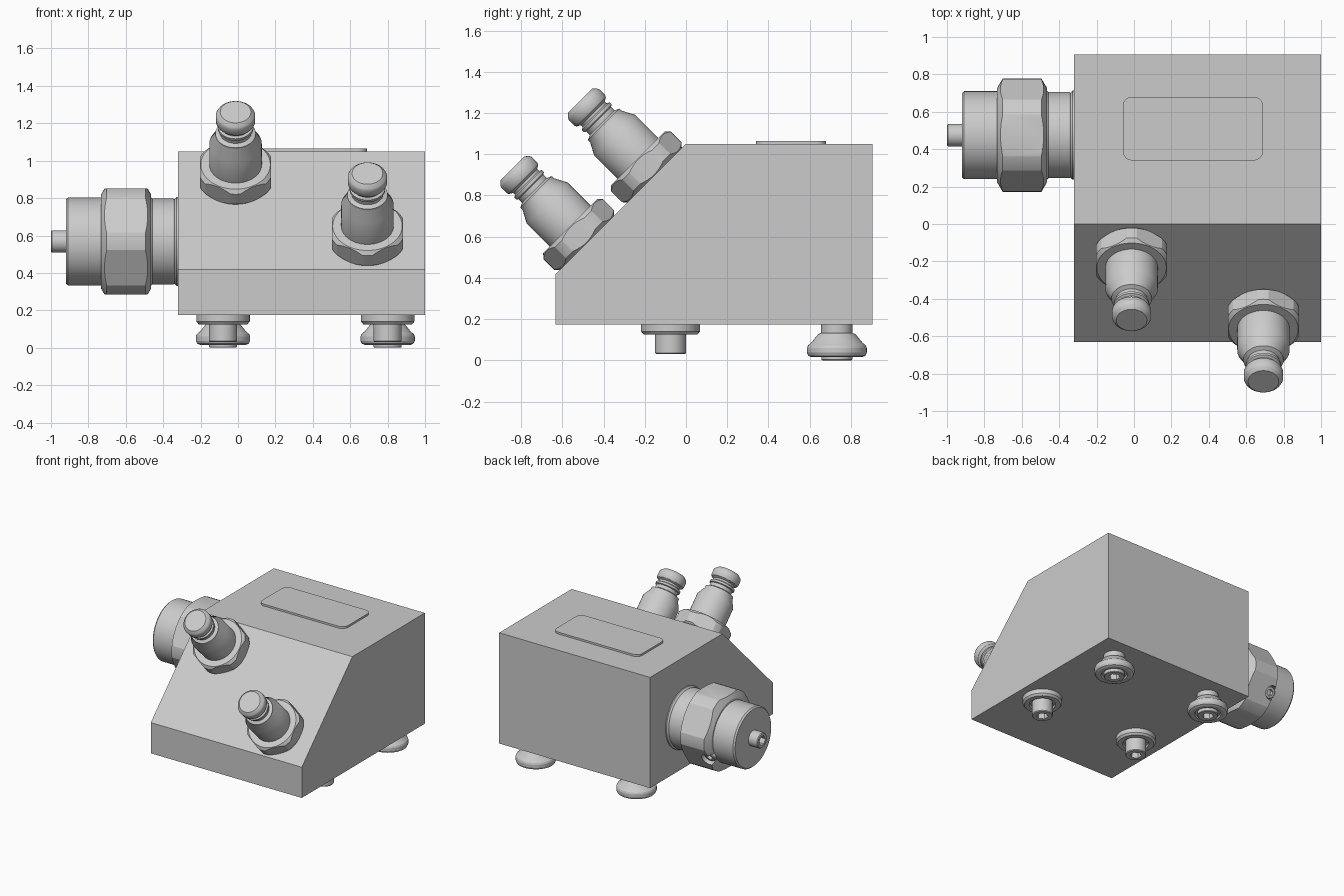
import bpy, bmesh
from math import sin, cos, pi, radians
from mathutils import Matrix

if "Cube" in bpy.data.objects:
    bpy.data.objects.remove(bpy.data.objects["Cube"])


def add_object(name, bm, smooth=True):
    bmesh.ops.recalc_face_normals(bm, faces=bm.faces)
    me = bpy.data.meshes.new(name)
    bm.to_mesh(me)
    bm.free()
    ob = bpy.data.objects.new(name, me)
    bpy.context.collection.objects.link(ob)
    if smooth:
        activate(ob)
        bpy.ops.object.shade_smooth_by_angle(angle=radians(30))
    return ob


def activate(ob):
    bpy.ops.object.select_all(action='DESELECT')
    ob.select_set(True)
    bpy.context.view_layer.objects.active = ob


def lathe(name, profile, matrix, n=64):
    """Closed solid of revolution; profile is (radius, height) along local z."""
    bm = bmesh.new()
    rings = [[bm.verts.new((r * cos(pi / 2 + 2 * pi * i / n),
                            r * sin(pi / 2 + 2 * pi * i / n), t))
              for i in range(n)] for r, t in profile]
    for a, b in zip(rings, rings[1:]):
        for i in range(n):
            j = (i + 1) % n
            bm.faces.new((a[i], a[j], b[j], b[i]))
    bm.faces.new(rings[0][::-1])
    bm.faces.new(rings[-1])
    bm.transform(matrix)
    return add_object(name, bm, n > 6)


def prism(name, outline, direction):
    """Extrude a flat outline of 3D points along a direction."""
    bm = bmesh.new()
    f = bm.faces.new([bm.verts.new(p) for p in outline])
    ext = bmesh.ops.extrude_face_region(bm, geom=[f], use_keep_orig=True)
    bmesh.ops.translate(bm, vec=direction,
                        verts=[v for v in ext['geom'] if isinstance(v, bmesh.types.BMVert)])
    return add_object(name, bm)


def boolean(ob, tool, operation):
    tool.hide_render = True
    activate(ob)
    mod = ob.modifiers.new('cut', 'BOOLEAN')
    mod.object, mod.operation, mod.solver = tool, operation, 'EXACT'
    bpy.ops.object.modifier_apply(modifier=mod.name)
    bpy.data.objects.remove(tool)
    bpy.ops.object.shade_smooth_by_angle(angle=radians(20))
    return ob


def hex_nut(name, corner, r_end, r_max, t0, t1, c, matrix):
    """Hexagon whose corners are rounded off by a chamfered turning."""
    nut = lathe(name, [(corner, t0), (corner, t1)], matrix, 6)
    turned = lathe('turning', [(r_end, t0 - .001), (r_max, t0 + c),
                               (r_max, t1 - c), (r_end, t1 + .001)], matrix)
    return boolean(nut, turned, 'INTERSECT')


def socket(ob, r, t0, t1, matrix):
    return boolean(ob, lathe('hex_key', [(r, t0), (r, t1)], matrix, 6), 'DIFFERENCE')


# Housing with sloped front
prism('housing', [(-.32, -.632, .175), (-.32, .905, .175), (-.32, .905, 1.05),
                  (-.32, 0, 1.05), (-.32, -.632, .418)], (1.32, 0, 0))

# Rounded plate on the top
plate, rad = [], .05
for cx, cy, a0 in ((.64, .63, 0), (-.01, .63, 90), (-.01, .39, 180), (.64, .39, 270)):
    for k in range(9):
        a = radians(a0 + k * 90 / 8)
        plate.append((cx + rad * cos(a), cy + rad * sin(a), 1.045))
prism('top_plate', plate, (0, 0, .02))

# Two hose fittings on the slope
for label, x, y in (('upper', -.013, -.152), ('lower', .692, -.48)):
    m = Matrix.Translation((x, y, 1.05 + y)) @ Matrix.Rotation(radians(45), 4, 'X')
    hex_nut(label + '_fitting_nut', .219, .185, .205, 0, .115, .02, m)
    lathe(label + '_fitting_nipple',
          [(.14, .1), (.14, .275), (.108, .335), (.108, .35), (.085, .36), (.085, .385),
           (.095, .39), (.095, .405), (.082, .412), (.082, .425), (.1, .435), (.105, .445),
           (.105, .485), (.1, .495), (.082, .512)], m)

# Side gland pointing to -x
g = Matrix.Translation((-.32, .475, .568)) @ Matrix.Rotation(radians(-90), 4, 'Y')
lathe('gland_collar', [(.238, -.01), (.238, .008), (.226, .02), (.23, .026),
                       (.23, .138), (.237, .145), (.237, .16)], g)
nut = hex_nut('gland_nut', .326, .25, .303, .145, .412, .03, g)
lathe('gland_cap', [(.235, .4), (.235, .588), (.225, .6)], g)
pin = lathe('gland_pin', [(.06, .59), (.06, .674), (.054, .68)], g)
socket(pin, .038, .63, .7, g)

# Set screw in a pocket of the gland nut
s = Matrix.Translation((-.695, .475, .568)) @ Matrix.Rotation(radians(-120), 4, 'X')
boolean(nut, lathe('pocket', [(.053, .232), (.053, .35)], s, 32), 'DIFFERENCE')
screw = lathe('gland_set_screw', [(.046, .2), (.046, .252), (.04, .258)], s, 32)
socket(screw, .026, .225, .3, s)

# Feet: collared pins at the front, flared feet at the back
for side, x in (('left', -.08), ('right', .80)):
    m = Matrix.Translation((x, -.075, 0))
    foot = lathe('front_' + side + '_foot',
                 [(.143, .18), (.143, .14), (.13, .125), (.095, .125), (.09, .14),
                  (.075, .14), (.075, .036), (.07, .03)], m)
    socket(foot, .042, 0, .075, m)
    m = Matrix.Translation((x, .732, 0))
    foot = lathe('back_' + side + '_foot',
                 [(.077, .18), (.077, .132), (.09, .128), (.125, .085), (.14, .073),
                  (.145, .06), (.145, .037), (.138, .022), (.122, .015), (.095, .015),
                  (.09, .03), (.075, .03), (.075, .004), (.07, 0)], m)
    socket(foot, .042, -.03, .045, m)
